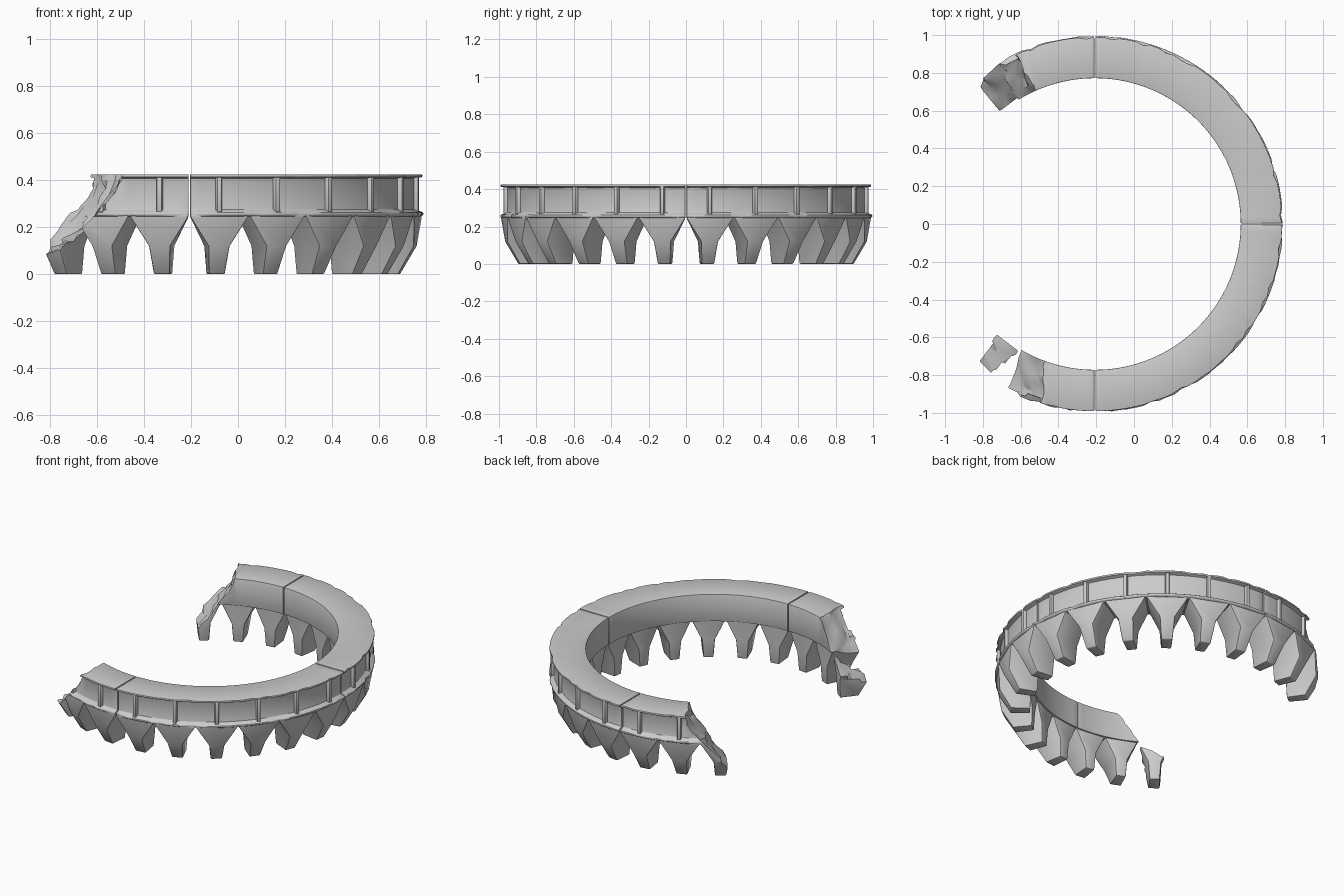
import bpy, bmesh, random
from math import radians, sin, cos
from mathutils import Vector, Matrix

if "Cube" in bpy.data.objects:
    bpy.data.objects.remove(bpy.data.objects["Cube"])

random.seed(4)
CX = -0.207          # ring centre lies left of the origin


def polar(r, deg, z, t=0.0):
    """Point at radius r and angle deg, shifted t along the tangent."""
    a = radians(deg)
    return Vector((CX + r * cos(a) - t * sin(a), r * sin(a) + t * cos(a), z))


def make(name, bm):
    bmesh.ops.recalc_face_normals(bm, faces=bm.faces)
    me = bpy.data.meshes.new(name)
    bm.to_mesh(me)
    bm.free()
    ob = bpy.data.objects.new(name, me)
    bpy.context.collection.objects.link(ob)
    return ob


def loft(bm, rings):
    """Closed solid through equal-length vertex rings."""
    vs = [[bm.verts.new(p) for p in ring] for ring in rings]
    n = len(vs[0])
    for a, b in zip(vs, vs[1:]):
        for i in range(n):
            bm.faces.new((a[i], a[(i + 1) % n], b[(i + 1) % n], b[i]))
    bm.faces.new(vs[0])
    bm.faces.new(vs[-1])


# Ring section: flat top and inside, two projecting rims outside
PROFILE = [(0.772, 0.245), (0.985, 0.245), (0.996, 0.252), (0.996, 0.262),
           (0.965, 0.275), (0.965, 0.408), (0.991, 0.413), (0.991, 0.425), (0.772, 0.425)]


def ring_segment(name, a0, a1):
    bm = bmesh.new()
    a0, a1 = a0 + 0.2, a1 - 0.2
    n = round((a1 - a0) / 2.5)
    rings = []
    for k in range(n + 1):
        chip = random.choice((0, 0, 0, 0.003, 0.010))   # worn rim edges
        rim = random.choice((0, 0, 0, 0.003, 0.010))
        ring = []
        for i, (r, z) in enumerate(PROFILE):
            r -= rim if i in (2, 3) else chip if i in (6, 7) else 0
            ring.append(polar(r, a0 + (a1 - a0) * k / n, z))
        rings.append(ring)
    loft(bm, rings)
    return make(name, bm)


def ribs(name, angles):
    bm = bmesh.new()
    for a in angles:
        loft(bm, [[polar(0.955, a, z, -0.016), polar(0.984, a, z, -0.010),
                   polar(0.984, a, z, 0.010), polar(0.955, a, z, 0.016)]
                  for z in (0.262, 0.415)])
    return make(name, bm)


# Tooth levels: z, inner radius, outer radius, inner and outer half width
TOOTH = [(0.255, 0.780, 0.982, 0.102, 0.128), (0.240, 0.780, 0.981, 0.097, 0.122),
         (0.120, 0.780, 0.970, 0.039, 0.046), (0.0, 0.785, 0.900, 0.030, 0.034)]


def teeth(name, angles):
    bm = bmesh.new()
    for a in angles:
        loft(bm, [[polar(ri, a, z, -wi), polar(ro, a, z, -wo),
                   polar(ro, a, z, wo), polar(ri, a, z, wi)]
                  for z, ri, ro, wi, wo in TOOTH])
    return make(name, bm)


def interp(table, x):
    for (x0, y0), (x1, y1) in zip(table, table[1:]):
        if x <= x1:
            return y0 + (y1 - y0) * max(0, x - x0) / (x1 - x0)
    return table[-1][1]


def break_cutter(name, sign, table, slope):
    """Jagged fracture surface extruded past the end of the ring."""
    bm = bmesh.new()
    n = 15
    grid = []
    for i in range(n):
        r = 0.6 + 0.6 * i / (n - 1)
        row = []
        for j in range(n):
            z = -0.03 + 0.5 * j / (n - 1)
            a = 90 + interp(table, z + slope * (r - 0.88)) + random.uniform(-1, 1)
            row.append(bm.verts.new(polar(r, sign * a, z)))
        grid.append(row)
    for i in range(n - 1):
        for j in range(n - 1):
            bm.faces.new((grid[i][j], grid[i + 1][j], grid[i + 1][j + 1], grid[i][j + 1]))
    out = bmesh.ops.extrude_face_region(bm, geom=bm.faces[:], use_keep_orig=True)
    far = [v for v in out['geom'] if isinstance(v, bmesh.types.BMVert)]
    bmesh.ops.rotate(bm, verts=far, cent=(CX, 0, 0),
                     matrix=Matrix.Rotation(radians(sign * 32), 3, 'Z'))
    ob = make(name, bm)
    ob.hide_render = True
    return ob


def finish(ob, bevel, cutter=None):
    m = ob.modifiers.new('bevel', 'BEVEL')
    m.width, m.segments, m.limit_method = bevel, 2, 'ANGLE'
    m.angle_limit = radians(35)
    if cutter:
        c = ob.modifiers.new('break', 'BOOLEAN')
        c.object, c.operation, c.solver = cutter, 'DIFFERENCE', 'EXACT'
    bpy.ops.object.select_all(action='DESELECT')
    bpy.context.view_layer.objects.active = ob
    ob.select_set(True)
    for mod in list(ob.modifiers):
        bpy.ops.object.modifier_apply(modifier=mod.name)
    bpy.ops.object.shade_smooth_by_angle(angle=radians(30))


# Fracture angle past the quarter line, by height
back_cut = break_cutter('back_cutter', 1, [(0, 41), (0.06, 41), (0.1, 38.5), (0.15, 36.5),
                                           (0.25, 31), (0.35, 26), (0.43, 24)], 0.0)
front_cut = break_cutter('front_cutter', -1, [(0, 43), (0.12, 42), (0.16, 31), (0.2, 30),
                                              (0.3, 24), (0.42, 18), (0.5, 17)], 0.5)

# Four stretches of ring with its ribs and teeth; the outer two are broken
for label, a0, a1, cut in (('right_front', -90, 0, None), ('right_back', 0, 90, None),
                           ('left_back', 90, 135, back_cut), ('left_front', -135, -90, front_cut)):
    spots = [a0 + 7.5 + 15 * k for k in range((a1 - a0) // 15)]
    finish(ring_segment('ring_' + label, a0, a1), 0.003, cut)
    finish(ribs('ribs_' + label, spots), 0.003, cut)
    finish(teeth('teeth_' + label, spots), 0.006, cut)

for c in (back_cut, front_cut):
    bpy.data.objects.remove(c)
